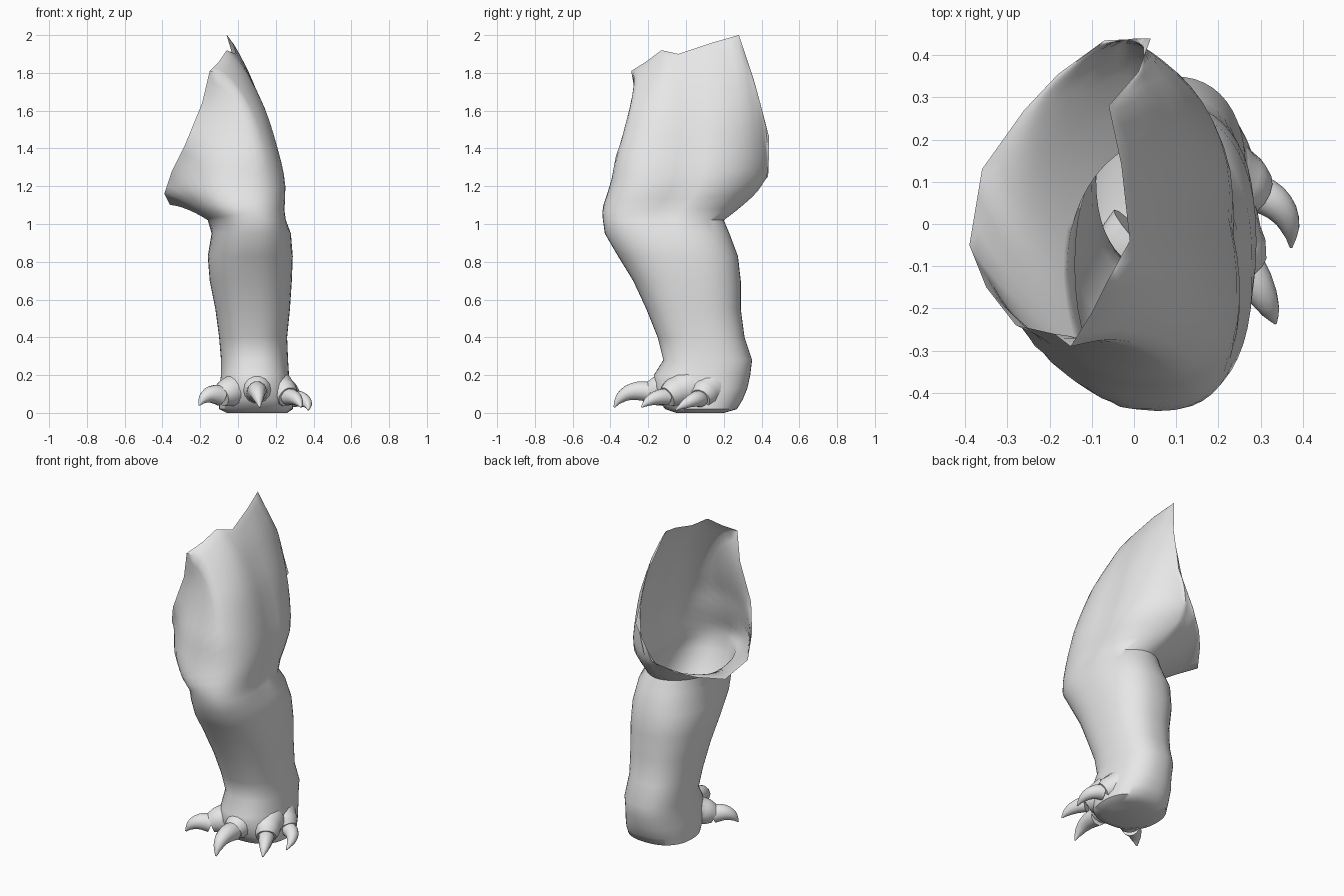
import bpy, bmesh
from math import sin, cos, pi, radians
from mathutils import Vector

cube = bpy.data.objects.get("Cube")
if cube:
    bpy.data.objects.remove(cube)

COLUMNS = 48

skin = bpy.data.materials.new("pale grey")
skin.use_nodes = True
skin.diffuse_color = (0.8, 0.8, 0.8, 1)
skin.node_tree.nodes["Principled BSDF"].inputs["Base Color"].default_value = (0.8, 0.8, 0.8, 1)


def loft(name, rings, cap_start=False, cap_end=False):
    """Skin a list of closed rings with quads."""
    bm = bmesh.new()
    loops = [[bm.verts.new(p) for p in ring] for ring in rings]
    n = len(loops[0])
    for low, high in zip(loops, loops[1:]):
        for i in range(n):
            j = (i + 1) % n
            bm.faces.new((low[i], low[j], high[j], high[i]))
    if cap_start:
        bm.faces.new(loops[0][::-1])
    if cap_end:
        bm.faces.new(loops[-1])
    mesh = bpy.data.meshes.new(name)
    bm.to_mesh(mesh)
    bm.free()
    mesh.materials.append(skin)
    obj = bpy.data.objects.new(name, mesh)
    bpy.context.collection.objects.link(obj)
    bpy.ops.object.select_all(action="DESELECT")
    obj.select_set(True)
    bpy.context.view_layer.objects.active = obj
    bpy.ops.object.shade_smooth_by_angle(angle=radians(50))


def section(table, z):
    """Interpolate the left, right, front and back limits at a height."""
    if z <= table[0][0]:
        return table[0][1:]
    for a, b in zip(table, table[1:]):
        if z <= b[0]:
            t = (z - a[0]) / (b[0] - a[0])
            return [p + (q - p) * t for p, q in zip(a[1:], b[1:])]
    return table[-1][1:]


def power(v, e):
    return abs(v) ** e * (1 if v > 0 else -1)


def outline(table, z, i):
    """Point number i of the outline: round shin, thigh with a narrow back."""
    x0, x1, y0, y1 = section(table, z)
    a = 2 * pi * i / COLUMNS
    dy = power(sin(a), 0.85) * (y1 - y0) / 2
    bend = max(0, min(1, (z - 0.93) / 0.22))
    if dy > 0:
        roundness, skew = 0.85 + 0.6 * bend * min(1, 3 * sin(a)), -0.08 * bend
    else:
        roundness, skew = 0.85, 0.22 * bend
    return Vector(((x0 + x1) / 2 + power(cos(a), roundness) * (x1 - x0) / 2 - skew * dy,
                   (y0 + y1) / 2 + dy, z))


# Limits of the leg: height, left, right, front, back
shin = [
    (0.0, -0.06, 0.26, -0.05, 0.2),
    (0.02, -0.1, 0.29, -0.11, 0.27),
    (0.07, -0.1, 0.29, -0.15, 0.3),
    (0.13, -0.1, 0.28, -0.17, 0.325),
    (0.2, -0.09, 0.27, -0.17, 0.34),
    (0.28, -0.09, 0.265, -0.12, 0.35),
    (0.4, -0.1, 0.26, -0.15, 0.31),
    (0.55, -0.12, 0.275, -0.21, 0.29),
    (0.7, -0.15, 0.285, -0.28, 0.29),
    (0.83, -0.16, 0.29, -0.36, 0.275),
    (0.95, -0.14, 0.28, -0.43, 0.23),
    (1.02, -0.16, 0.25, -0.44, 0.2),
]
thigh = [
    shin[-1],
    (1.08, -0.25, 0.235, -0.445, 0.28),
    (1.15, -0.35, 0.235, -0.42, 0.37),
    (1.22, -0.36, 0.235, -0.4, 0.43),
    (1.31, -0.33, 0.22, -0.39, 0.44),
    (1.36, -0.3, 0.21, -0.37, 0.44),
    (1.5, -0.24, 0.185, -0.33, 0.435),
    (1.7, -0.17, 0.12, -0.26, 0.4),
    (1.9, -0.08, 0.02, -0.25, 0.33),
    (2.0, -0.07, -0.04, -0.2, 0.28),
]
# Ragged rim of the open hip, counter-clockwise from the outer side
rim = [Vector(p) for p in (
    (-0.01, -0.04, 1.9), (-0.03, 0.14, 1.96), (-0.06, 0.28, 2.0), (0.01, 0.36, 1.76),
    (0.04, 0.44, 1.46), (-0.07, 0.435, 1.25), (-0.18, 0.355, 1.18), (-0.26, 0.27, 1.14),
    (-0.36, 0.13, 1.1), (-0.39, -0.05, 1.16), (-0.35, -0.15, 1.28), (-0.28, -0.24, 1.42),
    (-0.19, -0.26, 1.64), (-0.15, -0.29, 1.81), (-0.1, -0.21, 1.86), (-0.06, -0.13, 1.92))]


def rim_point(i):
    step = COLUMNS // len(rim)
    k, r = divmod(i, step)
    return rim[k].lerp(rim[(k + 1) % len(rim)], r / step)


# Leg: foot, shin and knee in level rings, then thigh rings fanning to the rim
rings = [[outline(shin, row[0], i) for i in range(COLUMNS)] for row in shin]
ROWS = 16
knee_z = shin[-1][0]
for r in range(1, ROWS + 1):
    s = r / ROWS
    ring = []
    for i in range(COLUMNS):
        end = rim_point(i)
        z = knee_z + (end.z - knee_z) * s
        ring.append(outline(thigh, z, i).lerp(end, s ** 2.5))
    rings.append(ring)
loft("leg", rings, cap_start=True)


def tube(name, start, middle, end, radii, sides=14, steps=8):
    """Tapered tube along a curved path, rounded by its radii."""
    a, b, c = Vector(start), Vector(middle), Vector(end)
    circles = []
    for k in range(steps + 1):
        t = k / steps
        centre = a.lerp(b, t).lerp(b.lerp(c, t), t)
        along = (b - a).lerp(c - b, t).normalized()
        side = along.cross(Vector((0, 0, 1))).normalized()
        up = side.cross(along)
        u = t * (len(radii) - 1)
        m = min(int(u), len(radii) - 2)
        rad = radii[m] + (radii[m + 1] - radii[m]) * (u - m)
        circles.append([centre + rad * (side * cos(2 * pi * j / sides) + up * sin(2 * pi * j / sides))
                        for j in range(sides)])
    loft(name, circles, cap_start=True, cap_end=True)


# Toes and claws: claw thickness, then root, knuckle, claw bend, claw tip
toes = {
    "inner": (0.054, (0.02, -0.04, 0.13), (-0.09, -0.14, 0.09), (-0.17, -0.19, 0.12), (-0.205, -0.22, 0.04)),
    "middle": (0.055, (0.1, -0.04, 0.14), (0.1, -0.19, 0.11), (0.1, -0.33, 0.14), (0.115, -0.38, 0.03)),
    "outer": (0.045, (0.2, 0.0, 0.13), (0.265, -0.1, 0.085), (0.315, -0.18, 0.09), (0.335, -0.235, 0.03)),
    "rear": (0.045, (0.19, 0.13, 0.13), (0.29, 0.075, 0.075), (0.38, 0.04, 0.08), (0.372, -0.055, 0.015)),
}
for label, (thick, root, knuckle, bend, tip) in toes.items():
    arch = (Vector(root) + Vector(knuckle)) / 2 + Vector((0, 0, 0.01))
    tube(label + "_toe", root, arch, knuckle, (0.1, 0.092, 0.08, 0.074, 0.056))
    tube(label + "_claw", knuckle, bend, tip, [thick * f for f in (1, 0.92, 0.75, 0.5, 0.08)])
